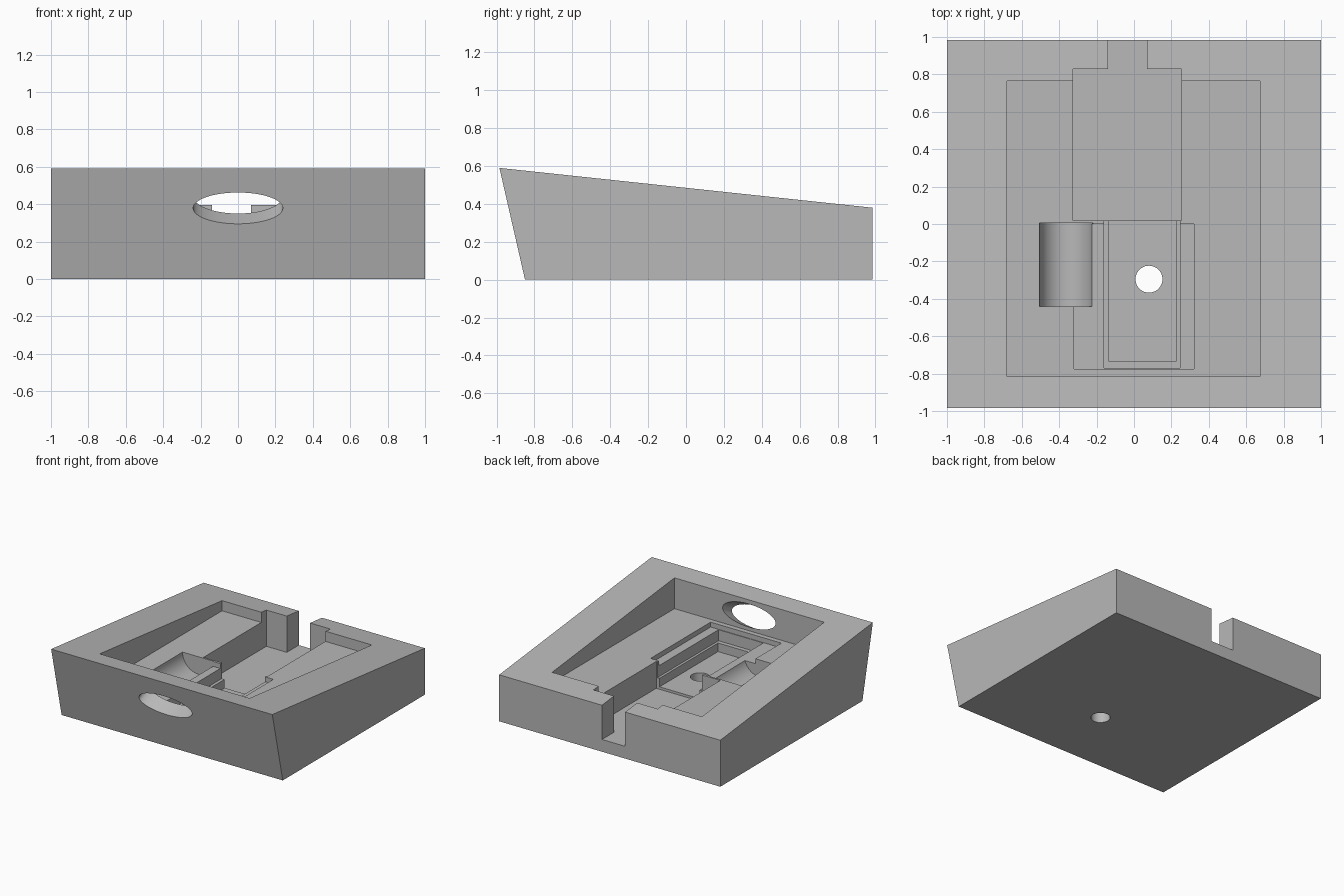
import bpy
import bmesh
from math import cos, sin, pi

cube = bpy.data.objects.get("Cube")
if cube:
    bpy.data.objects.remove(cube, do_unlink=True)

grey = bpy.data.materials.new("plain_grey")
grey.use_nodes = True
colour = (0.48, 0.48, 0.48, 1)
grey.diffuse_color = colour
grey.node_tree.nodes["Principled BSDF"].inputs["Base Color"].default_value = colour


def prism(name, start, end):
    """Solid between two matching outlines."""
    bm = bmesh.new()
    a = [bm.verts.new(p) for p in start]
    b = [bm.verts.new(p) for p in end]
    bm.faces.new(a)
    bm.faces.new(b)
    for i in range(len(a)):
        j = (i + 1) % len(a)
        bm.faces.new((a[i], a[j], b[j], b[i]))
    bmesh.ops.recalc_face_normals(bm, faces=bm.faces)
    mesh = bpy.data.meshes.new(name)
    bm.to_mesh(mesh)
    bm.free()
    mesh.materials.append(grey)
    obj = bpy.data.objects.new(name, mesh)
    bpy.context.collection.objects.link(obj)
    return obj


def pocket(name, x0, x1, y0, y1, floor):
    """Box open to the top, with its base at floor height."""
    corners = [(x0, y0), (x1, y0), (x1, y1), (x0, y1)]
    return prism(name, [(x, y, floor) for x, y in corners],
                 [(x, y, 1) for x, y in corners])


def ring(centre, rx, rz, n=64):
    """Ellipse in a plane facing along y."""
    x, y, z = centre
    return [(x + rx * cos(2 * pi * i / n), y, z + rz * sin(2 * pi * i / n))
            for i in range(n)]


# Wedge body: sloping top and leaning front
side = [(-0.85, 0), (0.985, 0), (0.985, 0.38), (-0.985, 0.59)]
body = prism("wedge_body", [(-1, y, z) for y, z in side],
             [(1, y, z) for y, z in side])

# Stepped recesses and the rear slot
cutters = [
    pocket("main_recess", -0.68, 0.675, -0.815, 0.765, 0.32),
    pocket("deep_recess", -0.325, 0.255, 0.02, 0.83, 0.10),
    pocket("rear_slot", -0.14, 0.07, 0.75, 1.2, 0.10),
    pocket("shallow_step", -0.32, 0.32, -0.775, 0, 0.28),
    pocket("middle_step", -0.16, 0.245, -0.77, 0.1, 0.19),
    pocket("inner_step", -0.135, 0.225, -0.735, 0.1, 0.12),
]

# Rounded trough beside the steps
cutters.append(prism("round_trough", ring((-0.3625, -0.44, 0.32), 0.1425, 0.1425),
                     ring((-0.3625, 0.005, 0.32), 0.1425, 0.1425)))

# Oval opening rising through the front wall
slope, inner_y, inner_z = 0.537, -0.815, 0.444
ends = [ring((0, y, inner_z + slope * (y - inner_y)), 0.24, 0.094)
        for y in (-1.1, -0.78)]
cutters.append(prism("front_opening", *ends))

# Round hole through the base
circle = [(0.08 + x, -0.295 + z) for x, _, z in ring((0, 0, 0), 0.072, 0.072, 48)]
cutters.append(prism("base_hole", [(x, y, -0.1) for x, y in circle],
                     [(x, y, 0.3) for x, y in circle]))

# Cut everything from the body
bpy.ops.object.select_all(action='DESELECT')
body.select_set(True)
bpy.context.view_layer.objects.active = body
for cutter in cutters:
    cutter.hide_render = True
    cut = body.modifiers.new(cutter.name, 'BOOLEAN')
    cut.operation = 'DIFFERENCE'
    cut.solver = 'EXACT'
    cut.object = cutter
    bpy.ops.object.modifier_apply(modifier=cut.name)
    bpy.data.objects.remove(cutter, do_unlink=True)

bpy.ops.object.shade_smooth_by_angle()
